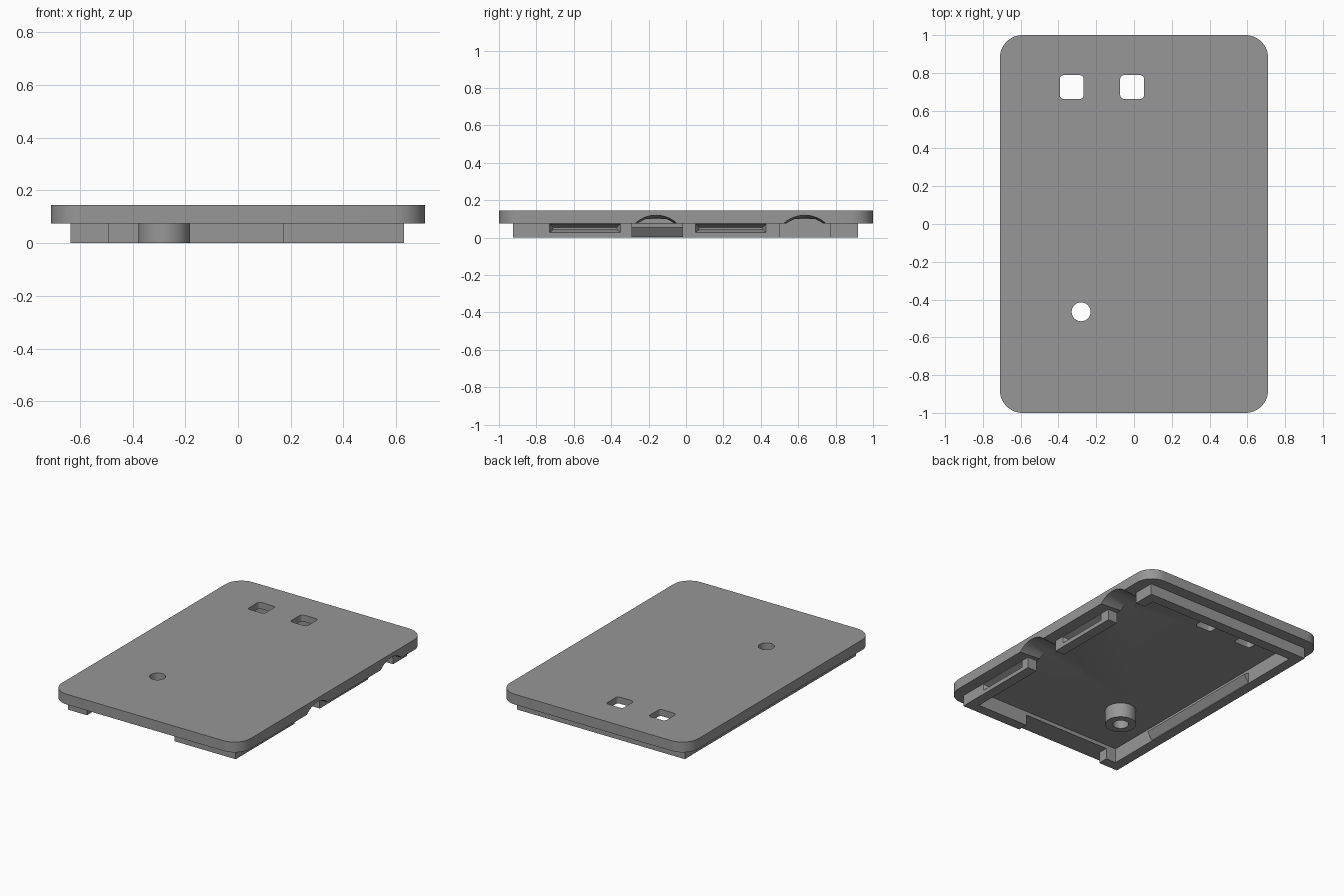
import bpy, bmesh, math

if "Cube" in bpy.data.objects:
    bpy.data.objects.remove(bpy.data.objects["Cube"])

grey = bpy.data.materials.new("plain_grey")
grey.diffuse_color = (0.31, 0.31, 0.31, 1)
grey.use_nodes = True
grey.node_tree.nodes["Principled BSDF"].inputs["Base Color"].default_value = grey.diffuse_color


def loft(name, lower, upper):
    """Solid between two matching rings of points."""
    bm = bmesh.new()
    a = [bm.verts.new(p) for p in lower]
    b = [bm.verts.new(p) for p in upper]
    n = len(a)
    bm.faces.new(a[::-1])
    bm.faces.new(b)
    for i in range(n):
        j = (i + 1) % n
        bm.faces.new((a[i], a[j], b[j], b[i]))
    bmesh.ops.recalc_face_normals(bm, faces=bm.faces)
    me = bpy.data.meshes.new(name)
    bm.to_mesh(me)
    bm.free()
    me.materials.append(grey)
    ob = bpy.data.objects.new(name, me)
    bpy.context.collection.objects.link(ob)
    return ob


def prism(name, ring, z0, z1):
    return loft(name, [(x, y, z0) for x, y in ring], [(x, y, z1) for x, y in ring])


def box(name, x0, x1, y0, y1, z0, z1):
    return prism(name, [(x0, y0), (x1, y0), (x1, y1), (x0, y1)], z0, z1)


def circle(cx, cy, r, n=48):
    return [(cx + r * math.cos(2 * math.pi * i / n),
             cy + r * math.sin(2 * math.pi * i / n)) for i in range(n)]


def rounded(cx, cy, hx, hy, r, steps=10):
    ring = []
    for k, (sx, sy) in enumerate(((1, 1), (-1, 1), (-1, -1), (1, -1))):
        for i in range(steps + 1):
            a = math.pi / 2 * (k + i / steps)
            ring.append((cx + sx * (hx - r) + r * math.cos(a),
                         cy + sy * (hy - r) + r * math.sin(a)))
    return ring


def combine(target, other, mode):
    """Apply a boolean and discard the helper."""
    mod = target.modifiers.new("join", 'BOOLEAN')
    mod.operation, mod.object, mod.solver = mode, other, 'EXACT'
    bpy.context.view_layer.objects.active = target
    bpy.ops.object.modifier_apply(modifier=mod.name)
    bpy.data.objects.remove(other, do_unlink=True)


def cut(other):
    combine(lid, other, 'DIFFERENCE')


def add(other):
    combine(lid, other, 'UNION')


BASE, TOP, FLOOR = 0.075, 0.145, 0.10

# Rounded cover plate
lid = prism("lid", rounded(0, 0, 0.71, 1.0, 0.12, 14), BASE, TOP)

# Flared cable scallops in the right edge
for cy in (-0.16, 0.635):
    inner = [(0.5, y, z) for y, z in circle(cy, -0.045, 0.15, 96)]
    outer = [(0.72, y, z) for y, z in circle(cy, -0.045, 0.165, 96)]
    cut(loft("scallop", inner, outer))

# Locating rim under the plate, hollowed out
add(box("rim", -0.635, 0.63, -0.925, 0.92, 0, BASE))
cut(box("cavity", -0.565, 0.56, -0.855, 0.85, -0.1, FLOOR))

# Openings in the right and front of the rim
for y0, y1 in ((-0.29, -0.02), (0.50, 0.77)):
    cut(box("side_gap", 0.52, 0.68, y0, y1, -0.1, BASE))
cut(box("front_gap", -0.49, 0.17, -0.96, -0.8, -0.1, BASE))

# Tapered snap pockets on the outside of the right rim
for y0, y1 in ((-0.73, -0.35), (0.05, 0.43)):
    mouth = [(0.632, y0, 0.027), (0.632, y1, 0.027), (0.632, y1, 0.074), (0.632, y0, 0.074)]
    back = [(0.59, y0 + 0.02, 0.042), (0.59, y1 - 0.02, 0.042),
            (0.59, y1 - 0.02, 0.055), (0.59, y0 + 0.02, 0.055)]
    cut(loft("snap_pocket", back, mouth))

# Wedge-shaped snap ridge inside the left rim
section = [(-0.58, 0.005), (-0.565, 0.005), (-0.53, 0.055), (-0.565, 0.075), (-0.58, 0.075)]
add(loft("snap_ridge", [(x, -0.5, z) for x, z in section], [(x, 0.45, z) for x, z in section]))

# Screw post and its through hole
add(prism("screw_post", circle(-0.28, -0.465, 0.098), 0, 0.12))
cut(prism("screw_hole", circle(-0.28, -0.465, 0.05), -0.1, 0.3))

# Two small rounded windows
for cx in (-0.33, -0.01):
    cut(prism("window", rounded(cx, 0.725, 0.063, 0.063, 0.02, 5), -0.1, 0.3))

# Smooth curved walls, crisp edges
bpy.ops.object.select_all(action='DESELECT')
lid.select_set(True)
bpy.context.view_layer.objects.active = lid
bpy.ops.object.shade_smooth_by_angle(angle=math.radians(30))
